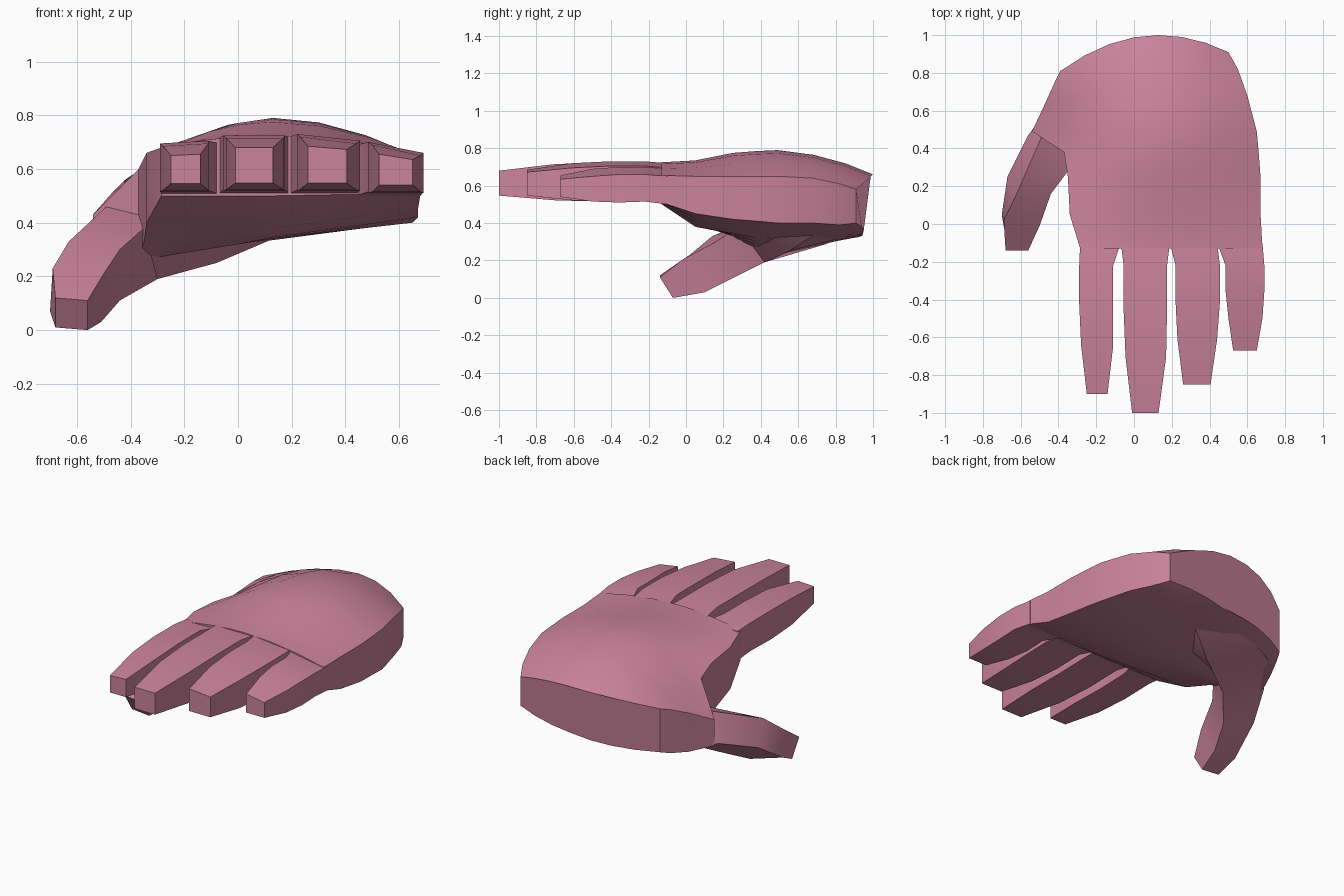
import bpy, bmesh
from math import radians

skin = bpy.data.materials.new("skin")
skin.diffuse_color = (0.60, 0.23, 0.33, 1)


def loft(name, rings, angle=35):
    """Skin a list of equal-length closed rings and cap both ends."""
    bm = bmesh.new()
    loops = [[bm.verts.new(p) for p in r] for r in rings]
    n = len(loops[0])
    for a, b in zip(loops, loops[1:]):
        for i in range(n):
            j = (i + 1) % n
            bm.faces.new((a[i], a[j], b[j], b[i]))
    bm.faces.new(loops[0])
    bm.faces.new(loops[-1])
    bmesh.ops.recalc_face_normals(bm, faces=bm.faces)
    mesh = bpy.data.meshes.new(name)
    bm.to_mesh(mesh)
    bm.free()
    ob = bpy.data.objects.new(name, mesh)
    bpy.context.collection.objects.link(ob)
    mesh.materials.append(skin)
    bpy.context.view_layer.objects.active = ob
    ob.select_set(True)
    bpy.ops.object.shade_smooth_by_angle(angle=radians(angle))
    ob.select_set(False)
    return ob


def palm_ring(y, bow_l, bow_r, xl, ltop, lbot, xr, rtop, rbot, top, bot):
    """Domed back of the hand over a shallow palm; bow curves the ring in plan."""
    xc, upper, lower = 0.13, [], []
    for s in (-1, -0.75, -0.5, -0.25, 0, 0.33, 0.67, 1):
        edge, zt, zb, bow = (xl, ltop, lbot, bow_l) if s < 0 else (xr, rtop, rbot, bow_r)
        x = xc + abs(s) * (edge - xc)
        yy = y - bow * s * s
        upper.append((x, yy, top + (zt - top) * abs(s) ** 1.9))
        lower.append((x, yy - (0.06 * (1 - abs(s)) if y > 0.95 else 0),
                      bot + (zb - bot) * abs(s)))
    return upper + lower[::-1]


# Palm: y, plan bow left/right, left x/top/bottom, right x/top/bottom, mid top/bottom
palm_rows = [
    (-0.13, 0, 0, -0.285, 0.68, 0.50, 0.68, 0.655, 0.51, 0.725, 0.50),
    (0.05, 0, 0, -0.34, 0.66, 0.40, 0.67, 0.65, 0.45, 0.735, 0.38),
    (0.25, 0, 0, -0.35, 0.64, 0.33, 0.67, 0.65, 0.42, 0.775, 0.345),
    (0.38, 0, 0, -0.37, 0.60, 0.26, 0.66, 0.65, 0.41, 0.785, 0.34),
    (0.49, 0, 0, -0.54, 0.43, 0.27, 0.65, 0.65, 0.40, 0.79, 0.34),
    (0.68, 0.04, 0, -0.47, 0.51, 0.27, 0.60, 0.64, 0.40, 0.765, 0.335),
    (0.85, 0.10, 0.03, -0.42, 0.56, 0.29, 0.55, 0.61, 0.39, 0.72, 0.335),
    (1.00, 0.19, 0.09, -0.39, 0.58, 0.31, 0.50, 0.58, 0.40, 0.66, 0.34),
]
loft("palm", [palm_ring(*r) for r in palm_rows])


def finger(name, tip_y, root, base, mid, tip, top, bottom, tilt):
    """Tapering four-sided finger; tilt lowers the right-hand top edge."""
    def ring(y, span, zt, zb, k=1.0):
        a, b = span
        return [(a, y, zt), (b, y, zt - tilt * k), (b, y, zb), (a, y, zb)]
    step = lambda t: -0.22 + t * (tip_y + 0.22)
    loft(name, [
        ring(-0.10, root, top - 0.01, bottom - 0.015),
        ring(-0.22, base, top, bottom),
        ring(step(0.3), base, top, bottom - 0.005),
        ring(step(0.62), mid, top - 0.01, bottom),
        ring(tip_y, tip, top - 0.045, bottom + 0.025, 0.5),
    ])


# Fingers
finger("index_finger", -0.90, (-0.285, -0.07), (-0.29, -0.11), (-0.28, -0.11),
       (-0.25, -0.14), 0.695, 0.52, -0.01)
finger("middle_finger", -1.0, (-0.07, 0.19), (-0.055, 0.175), (-0.045, 0.17),
       (-0.01, 0.13), 0.725, 0.522, 0)
finger("ring_finger", -0.85, (0.19, 0.44), (0.22, 0.455), (0.23, 0.44),
       (0.26, 0.405), 0.73, 0.522, 0.025)
finger("little_finger", -0.67, (0.44, 0.68), (0.485, 0.69), (0.50, 0.68),
       (0.525, 0.65), 0.70, 0.515, 0.04)

# Thumb: rings of ridge, inner top, inner bottom, outer bottom, from tip to heel
thumb_rings = [
    [(-0.68, -0.14, 0.12), (-0.56, -0.14, 0.11), (-0.56, -0.07, 0.0), (-0.68, -0.07, 0.01)],
    [(-0.69, 0.02, 0.23), (-0.50, -0.01, 0.21), (-0.51, 0.10, 0.03), (-0.70, 0.05, 0.07)],
    [(-0.63, 0.14, 0.33), (-0.44, 0.16, 0.30), (-0.44, 0.26, 0.11), (-0.67, 0.25, 0.20)],
    [(-0.49, 0.46, 0.46), (-0.35, 0.28, 0.38), (-0.30, 0.42, 0.19), (-0.56, 0.47, 0.28)],
    [(-0.30, 0.70, 0.52), (0.05, 0.35, 0.45), (-0.08, 0.55, 0.25), (-0.36, 0.74, 0.285)],
    [(-0.10, 0.80, 0.50), (0.15, 0.60, 0.45), (0.12, 0.68, 0.335), (-0.10, 0.85, 0.325)],
]
loft("thumb", thumb_rings)
